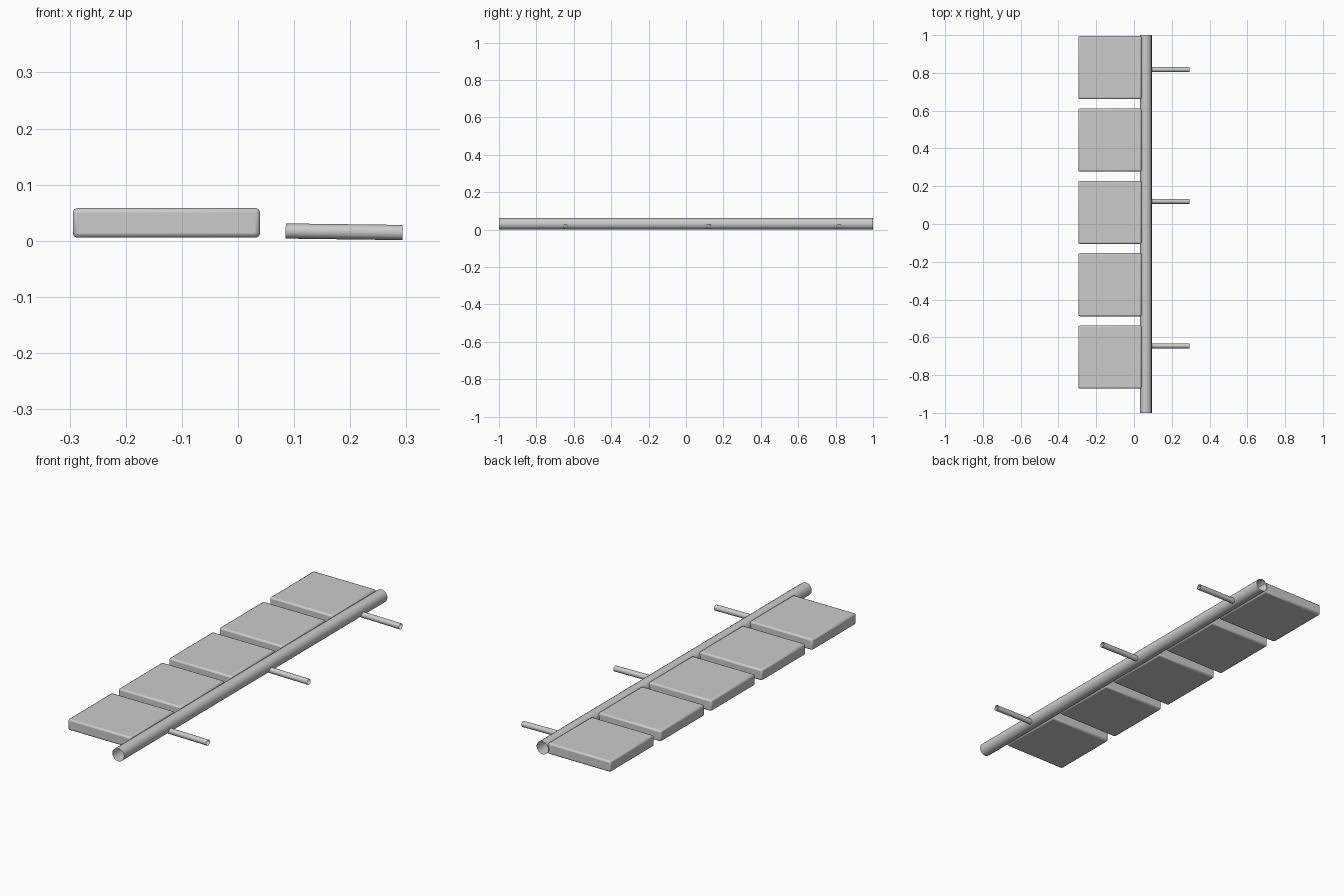
import bpy
import math
from mathutils import Vector

if "Cube" in bpy.data.objects:
    bpy.data.objects.remove(bpy.data.objects["Cube"])


def open_tube(name, start, end, radius, sides):
    """Thin pipe with open ends running from start to end."""
    start, end = Vector(start), Vector(end)
    axis = end - start
    bpy.ops.mesh.primitive_cylinder_add(
        vertices=sides, radius=radius, depth=axis.length,
        end_fill_type='NOTHING', location=(start + end) / 2,
        rotation=axis.to_track_quat('Z', 'Y').to_euler())
    ob = bpy.context.object
    ob.name = name
    bpy.ops.object.shade_smooth_by_angle(angle=math.radians(40))
    return ob


def pad(name, y):
    """Square slab with softened edges."""
    bpy.ops.mesh.primitive_cube_add(size=1, location=(-0.1275, y, 0.032))
    ob = bpy.context.object
    ob.name = name
    ob.scale = (0.334, 0.334, 0.053)
    bpy.ops.object.transform_apply(location=False, rotation=False, scale=True)
    bevel = ob.modifiers.new("soft_edges", 'BEVEL')
    bevel.width = 0.008
    bevel.segments = 2
    bpy.ops.object.shade_smooth_by_angle(angle=math.radians(30))
    return ob


# Long main pipe
open_tube("main_pipe", (0.063, -1, 0.031), (0.063, 1, 0.031), 0.031, 16)

# Row of pads along the left of the pipe
for i in range(5):
    pad(f"pad_{i + 1}", 0.828 - i * 0.3832)

# Thin side pipes, drooping slightly outwards
for i, y in enumerate((0.818, 0.12, -0.645)):
    open_tube(f"side_pipe_{i + 1}", (0.085, y, 0.0175), (0.293, y, 0.0148), 0.0135, 12)
